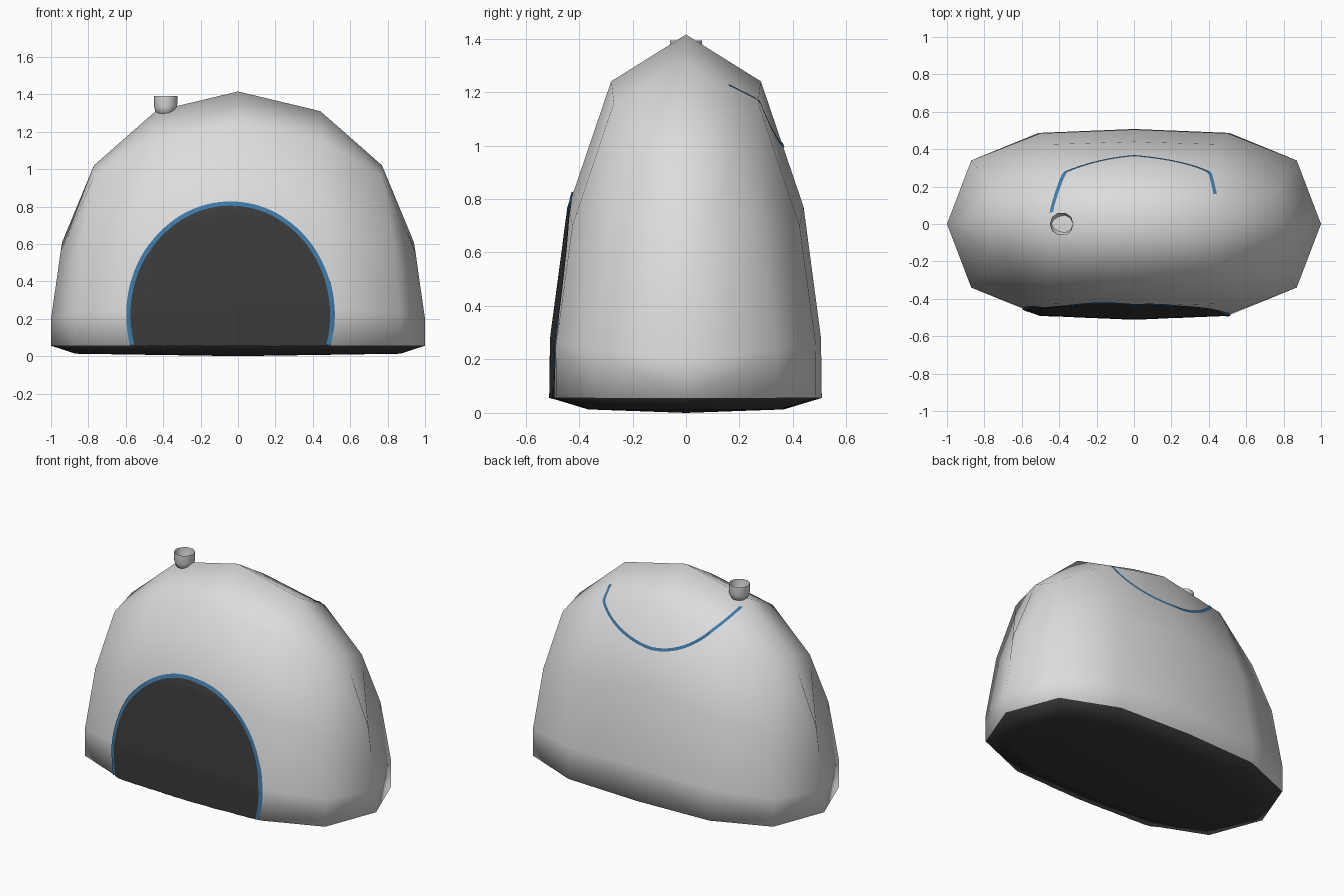
import bpy, bmesh, math
from mathutils import Vector
from mathutils.bvhtree import BVHTree

if "Cube" in bpy.data.objects:
    bpy.data.objects.remove(bpy.data.objects["Cube"])


def material(name, rgb):
    m = bpy.data.materials.new(name)
    m.diffuse_color = (*rgb, 1)
    m.use_nodes = True
    m.node_tree.nodes["Principled BSDF"].inputs["Base Color"].default_value = m.diffuse_color
    return m


LIGHT = material("light_grey", (0.72, 0.72, 0.72))
DARK = material("dark_grey", (0.042, 0.042, 0.042))
BLUE = material("blue", (0.05, 0.19, 0.38))


def finish(name, bm, mats):
    bmesh.ops.recalc_face_normals(bm, faces=bm.faces)
    for f in bm.faces:
        f.smooth = True
    me = bpy.data.meshes.new(name)
    bm.to_mesh(me)
    ob = bpy.data.objects.new(name, me)
    bpy.context.collection.objects.link(ob)
    for m in mats:
        me.materials.append(m)
    return ob


# Body: half columns (x, y, z) from ridge down to base rim, mirrored in x and y
cols = [
    [(0, 0, 1.415), (0, .28, 1.24), (0, .44, .77), (0, .505, .28), (0, .508, .056)],
    [(.44, 0, 1.31), (.44, .27, 1.16), (.47, .425, .70), (.5, .485, .26), (.51, .487, .056)],
    [(.77, 0, 1.02), (.77, .18, .96), (.83, .29, .62), (.87, .34, .235), (.87, .34, .056)],
    [(.94, 0, .61), (.95, 0, .55), (.968, 0, .42), (1, 0, .2), (1, 0, .056)],
]
bm = bmesh.new()
cache = {}


def vert(p):
    key = tuple(round(c, 4) + 0.0 for c in p)
    if key not in cache:
        cache[key] = bm.verts.new(key)
    return cache[key]


def flip(p, sx, sy):
    return vert((p[0] * sx, p[1] * sy, p[2]))


for sx in (1, -1):
    for sy in (1, -1):
        for a, b in zip(cols, cols[1:]):
            for j in range(4):
                bm.faces.new([flip(p, sx, sy) for p in (a[j], a[j + 1], b[j + 1], b[j])])
            # underside bevel and floor
            r0, r1 = a[4], b[4]
            l0, l1 = [(r[0] * .87, r[1] * .72, .013) for r in (r0, r1)]
            bm.faces.new([flip(p, sx, sy) for p in (r0, l0, l1, r1)])
            bm.faces.new([flip(p, sx, sy) for p in (l0, (0, 0, 0), l1)])
for f in bm.faces:
    f.material_index = int(f.calc_center_median().z < .05)
body = finish("body", bm, [LIGHT, DARK])
tree = BVHTree.FromBMesh(bm)


def project(x, z, side, lift):
    """Point on the body seen along y, raised slightly from the surface."""
    hit, n, _, _ = tree.ray_cast(Vector((x, side * 2, z)), Vector((0, -side, 0)))
    if hit is None:
        return Vector((x, 0, z))
    return hit + n * (lift if n.y * side > 0 else -lift)


def draped(name, rows, side, lift, mat):
    """Thin skin through rows of (x, z) points laid on the body."""
    b = bmesh.new()
    grid = [[b.verts.new(project(x, z, side, lift)) for x, z in r] for r in rows]
    for r, s in zip(grid, grid[1:]):
        for k in range(len(r) - 1):
            b.faces.new((r[k], r[k + 1], s[k + 1], s[k]))
    ob = finish(name, b, [mat])
    want = Vector((0, side, 0))
    if sum((p.normal.dot(want) for p in ob.data.polygons)) < 0:
        ob.data.flip_normals()
    return ob


# Dark arched front panel
CX, CZ, RX, RZ = -.04, .22, .555, .605
rows = []
for v in range(33):
    z = .056 + (CZ + RZ - .012 - .056) * math.sin(v / 32 * math.pi / 2)
    w = (RX - .012) * math.sqrt(max(1e-5, 1 - ((z - CZ) / (RZ - .012)) ** 2))
    rows.append([(CX + w * (u / 16 - 1), z) for u in range(33)])
draped("front_panel", rows, -1, .004, DARK)

# Blue trim round the arch
start = -math.asin((CZ - .057) / RZ)
angles = [start + (math.pi - 2 * start) * i / 72 for i in range(73)]
rows = [[(CX + (RX - d) * math.cos(a), CZ + (RZ - d) * math.sin(a))
         for d in (.023, .012, 0)] for a in angles]
draped("arch_trim", rows, -1, .007, BLUE)

# Blue curved seam on the upper back
path = []
for i in range(61):
    x = .44 * math.cos(math.pi * (.06 + .94 * i / 60))
    p = .8 if x < 0 else .5
    path.append(Vector((x, 1.275 - .275 * max(0, 1 - (x / .44) ** 2) ** p)))
rows = []
for i, q in enumerate(path):
    t = (path[min(i + 1, 60)] - path[max(i - 1, 0)]).normalized()
    n = Vector((-t.y, t.x)) * .009
    rows.append([tuple(q - n), tuple(q), tuple(q + n)])
draped("back_seam", rows, 1, .004, BLUE)

# Small open cup on the ridge
bm = bmesh.new()
prof = [(.03, 1.288), (.052, 1.303), (.062, 1.335), (.063, 1.392)]
rings = [[bm.verts.new((-.387 + r * math.cos(a * math.pi / 5), r * math.sin(a * math.pi / 5), z))
          for a in range(10)] for r, z in prof]
for r, s in zip(rings, rings[1:]):
    for k in range(10):
        bm.faces.new((r[k], r[(k + 1) % 10], s[(k + 1) % 10], s[k]))
pole = bm.verts.new((-.387, 0, 1.283))
for k in range(10):
    bm.faces.new((rings[0][(k + 1) % 10], rings[0][k], pole))
finish("top_cup", bm, [LIGHT])
